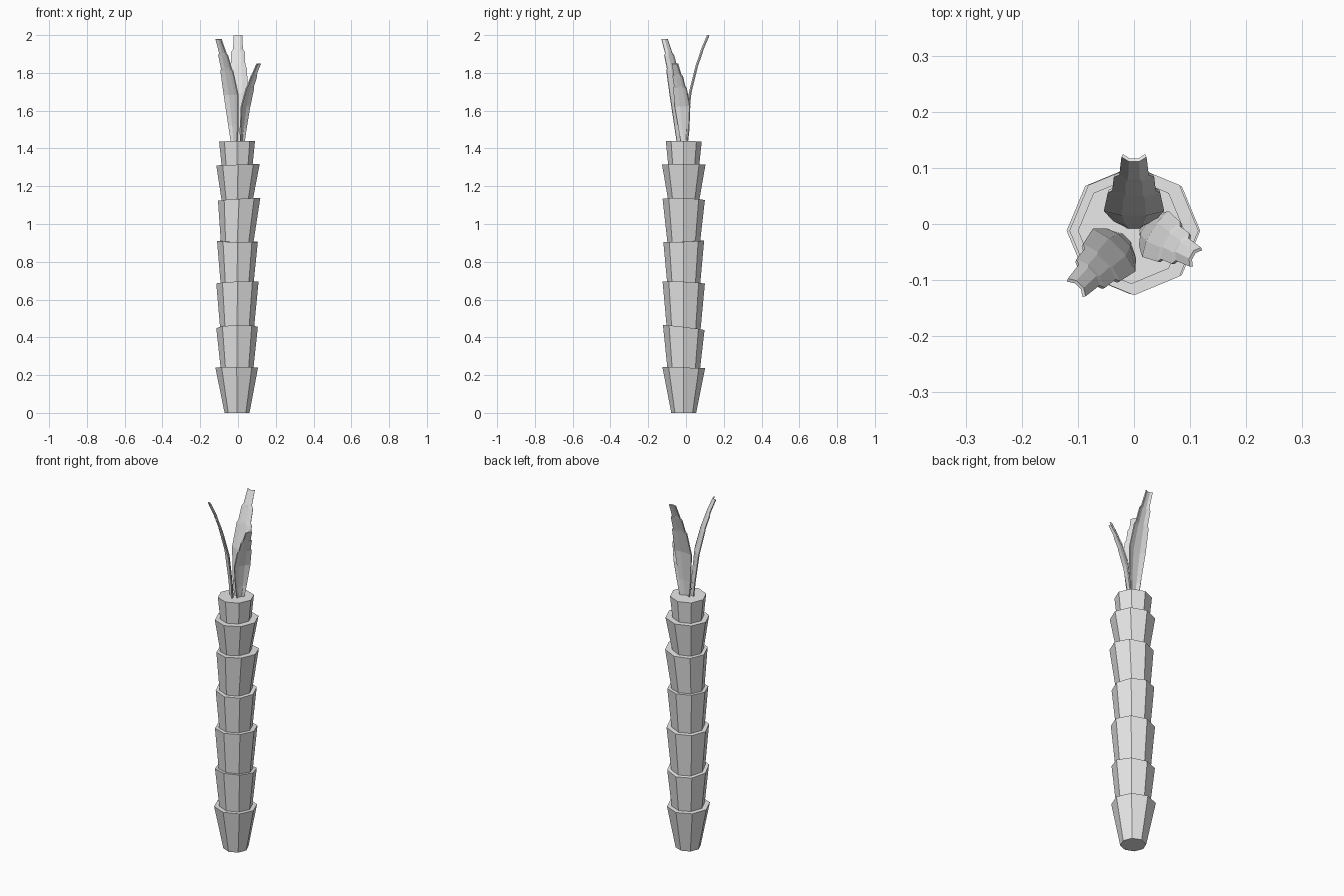
import bpy, bmesh, math
from mathutils import Vector

cube = bpy.data.objects.get("Cube")
if cube:
    bpy.data.objects.remove(cube, do_unlink=True)

grey = bpy.data.materials.new("plain_grey")
grey.use_nodes = True
grey.diffuse_color = (0.8, 0.8, 0.8, 1)
grey.node_tree.nodes["Principled BSDF"].inputs["Base Color"].default_value = (0.8, 0.8, 0.8, 1)


def finish(bm, name):
    bmesh.ops.recalc_face_normals(bm, faces=bm.faces[:])
    mesh = bpy.data.meshes.new(name)
    bm.to_mesh(mesh)
    bm.free()
    mesh.materials.append(grey)
    obj = bpy.data.objects.new(name, mesh)
    bpy.context.collection.objects.link(obj)
    return obj


def ring(bm, cx, cy, z, radius, tilt_x=0, tilt_y=0):
    verts = []
    for i in range(8):
        a = i * math.tau / 8
        x, y = radius * math.cos(a), radius * math.sin(a)
        verts.append(bm.verts.new((cx + x, cy + y, z + tilt_x * x + tilt_y * y)))
    return verts


def trunk_segment(name, bottom, top, r_bottom, r_top, cx, tilt_x, tilt_y):
    """Flared eight-sided cup with a slightly tilted rim."""
    bm = bmesh.new()
    low = ring(bm, -0.005, -0.012, bottom, r_bottom)
    high = ring(bm, cx, -0.012, top, r_top, tilt_x, tilt_y)
    for i in range(8):
        j = (i + 1) % 8
        bm.faces.new((low[i], low[j], high[j], high[i]))
    bm.faces.new(low[::-1])
    bm.faces.new(high)
    finish(bm, name)


# Trunk: bottom z, rim z, bottom radius, rim radius, rim centre x, rim tilts
segments = [
    (0.00, 0.24, 0.066, 0.113, -0.007, 0.00, -0.03),
    (0.22, 0.452, 0.085, 0.110, -0.005, 0.03, -0.12),
    (0.44, 0.690, 0.089, 0.112, -0.003, 0.04, -0.05),
    (0.67, 0.908, 0.086, 0.108, -0.003, -0.02, 0.04),
    (0.89, 1.130, 0.085, 0.112, 0.006, 0.06, -0.03),
    (1.10, 1.314, 0.078, 0.115, 0.000, 0.03, 0.00),
    (1.29, 1.438, 0.080, 0.095, -0.005, 0.02, -0.02),
]
for n, s in enumerate(segments, 1):
    trunk_segment(f"trunk_segment_{n}", *s)

# Leaf outline: reach, height and half width, with notched steps near the tip
outline = [
    (0.000, 0.00, 0.022), (0.006, 0.10, 0.036), (0.024, 0.27, 0.053),
    (0.056, 0.40, 0.046), (0.060, 0.415, 0.038), (0.084, 0.485, 0.035),
    (0.088, 0.50, 0.025), (0.120, 0.575, 0.021),
]


def leaf(name, base, angle, reach, height, width):
    """Thin strip with a raised middle, bending outwards."""
    bm = bmesh.new()
    a = math.radians(angle)
    out = Vector((math.cos(a), math.sin(a), 0))
    side = Vector((-math.sin(a), math.cos(a), 0))
    rows = []
    for r, z, w in outline:
        row = []
        for u, sag in ((-1, 0.008), (-0.4, 0), (0.4, 0), (1, 0.008)):
            p = Vector(base) + out * (r * reach + sag) + side * (u * w * width)
            p.z += z * height
            row.append(bm.verts.new(p))
        rows.append(row)
    for low, high in zip(rows, rows[1:]):
        for i in range(3):
            bm.faces.new((low[i], low[i + 1], high[i + 1], high[i]))
    obj = finish(bm, name)
    thick = obj.modifiers.new("thickness", "SOLIDIFY")
    thick.thickness = 0.006
    thick.offset = 0


leaf("back_leaf", (0, -0.006, 1.424), 90, 1.0, 1.0, 1.0)
leaf("front_right_leaf", (-0.015, -0.026, 1.424), -135, 0.98, 0.965, 1.0)
leaf("front_left_leaf", (0.016, -0.005, 1.424), -30, 0.85, 0.74, 0.87)
